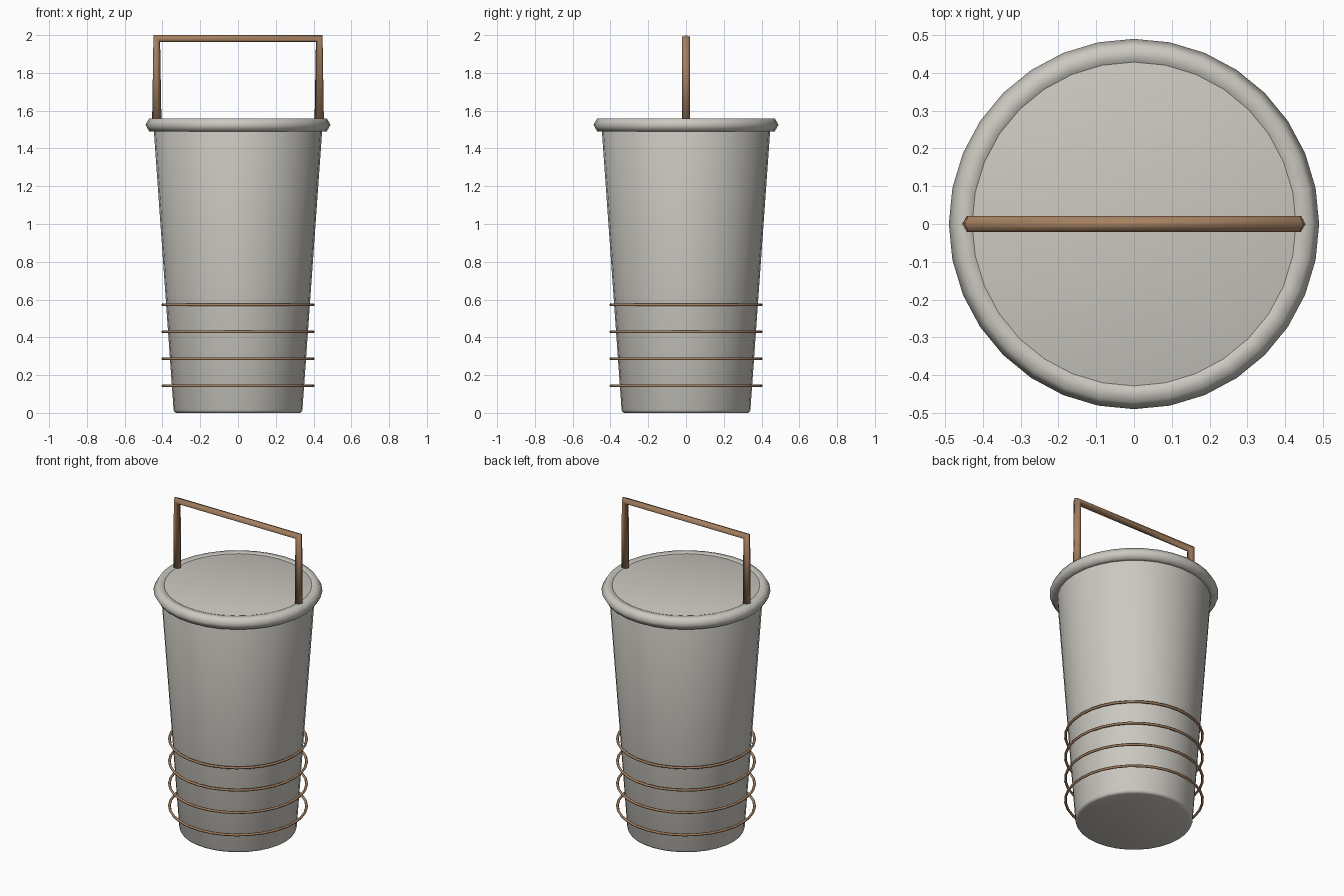
import bpy, bmesh, math
from mathutils import Vector

cube = bpy.data.objects.get("Cube")
if cube:
    bpy.data.objects.remove(cube, do_unlink=True)

SEGMENTS = 32


def material(name, color):
    mat = bpy.data.materials.new(name)
    mat.use_nodes = True
    mat.diffuse_color = color
    mat.node_tree.nodes["Principled BSDF"].inputs["Base Color"].default_value = color
    return mat


GREY = material("warm grey", (0.60, 0.58, 0.53, 1))
COPPER = material("copper brown", (0.38, 0.22, 0.12, 1))


def make_object(name, bm, mat):
    bmesh.ops.recalc_face_normals(bm, faces=bm.faces)
    for face in bm.faces:
        face.smooth = True
    mesh = bpy.data.meshes.new(name)
    bm.to_mesh(mesh)
    bm.free()
    mesh.materials.append(mat)
    obj = bpy.data.objects.new(name, mesh)
    bpy.context.collection.objects.link(obj)
    return obj


def loft(bm, sections, closed=False):
    """Skin a row of equal-sized loops, capping both ends unless closed."""
    loops = [[bm.verts.new(p) for p in section] for section in sections]
    pairs = list(zip(loops, loops[1:]))
    if closed:
        pairs.append((loops[-1], loops[0]))
    else:
        bm.faces.new(loops[0])
        bm.faces.new(loops[-1])
    for a, b in pairs:
        for i in range(len(a)):
            j = (i + 1) % len(a)
            bm.faces.new((a[i], a[j], b[j], b[i]))


def circle(radius, z):
    angles = [math.tau * i / SEGMENTS for i in range(SEGMENTS)]
    return [(radius * math.cos(a), radius * math.sin(a), z) for a in angles]


def ring(name, radius, thickness, z, mat):
    bm = bmesh.new()
    turns = [math.tau * k / 6 for k in range(6)]
    loft(bm, [circle(radius + thickness * math.cos(t), z + thickness * math.sin(t))
              for t in turns], closed=True)
    return make_object(name, bm, mat)


# Tapered body with softened bottom and top edges
bm = bmesh.new()
profile = [(0.325, 0), (0.336, 0.004), (0.341, 0.015),
           (0.449, 1.542), (0.445, 1.553), (0.434, 1.557)]
loft(bm, [circle(r, z) for r, z in profile])
make_object("body", bm, GREY)

# Rolled rim
ring("rim", 0.45, 0.04, 1.525, GREY)

# Wire hoops round the lower body
for n in range(4):
    ring(f"wire_hoop_{n + 1}", 0.398, 0.008, 0.143 * (n + 1), COPPER)


# Squared handle with six-sided section, pinched at the corners
def hexagon(center, outward, radius=0.025):
    u, v = Vector(outward).normalized(), Vector((0, 1, 0))
    return [Vector(center) + radius * (u * math.cos(t) + v * math.sin(t))
            for t in (math.tau * k / 6 for k in range(6))]


bm = bmesh.new()
loft(bm, [hexagon((-0.43, 0, 1.53), (-1, 0, 0)),
          hexagon((-0.43, 0, 1.982), (-1, 0, 1)),
          hexagon((0.43, 0, 1.982), (1, 0, 1)),
          hexagon((0.43, 0, 1.53), (1, 0, 0))])
make_object("handle", bm, COPPER)
